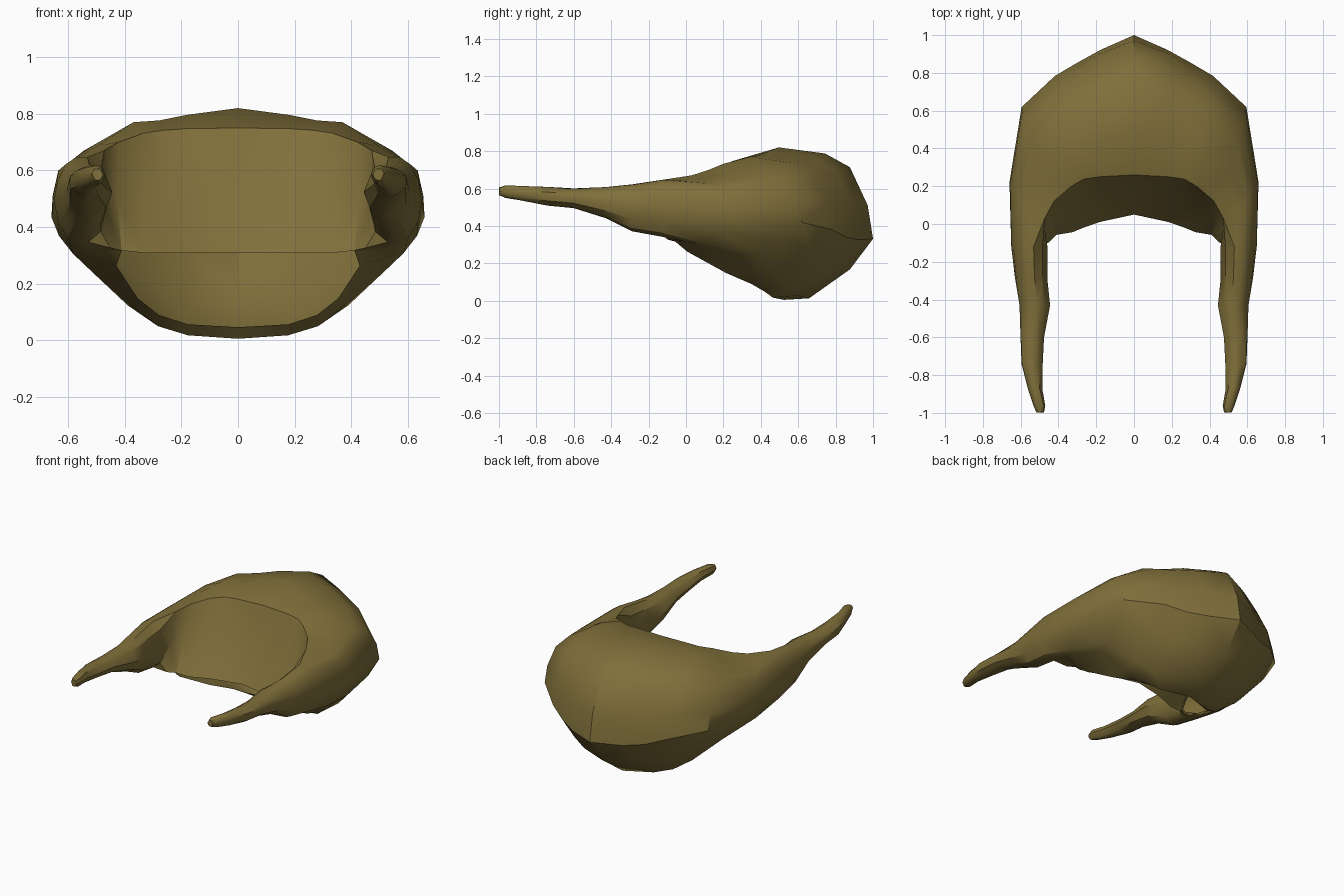
import bpy, bmesh, math, random
from mathutils import Vector

if "Cube" in bpy.data.objects:
    bpy.data.objects.remove(bpy.data.objects["Cube"])
random.seed(4)

mat = bpy.data.materials.new("olive_brown")
mat.use_nodes = True
colour = (0.216, 0.161, 0.043, 1)
mat.diffuse_color = colour
bsdf = mat.node_tree.nodes["Principled BSDF"]
bsdf.inputs["Base Color"].default_value = colour
bsdf.inputs["Roughness"].default_value = 0.9

# Hood sections: lower lip, upper lip and outer rim (x, y, z), then the
# low and high z of the shell and how deep the open underside reaches
HOOD = [
    ((0, .05, .31), (0, .26, .75), (0, 1), .005, .82, .46),
    ((.18, .01, .31), (.18, .25, .75), (.18, .925), .018, .795, .45),
    ((.26, -.015, .31), (.265, .235, .745), (.3, .855), .05, .778, .42),
    ((.33, -.04, .31), (.335, .2, .735), (.42, .78), .12, .768, .31),
    ((.41, -.06, .315), (.425, .12, .7), (.597, .62), .245, .69, .1),
    ((.455, -.1, .33), (.475, .03, .67), (.658, .22), .3, .642, .3),
]
# Rim-to-crown profile: share of depth, share of height
PROFILE = [(.5, 0), (.64, .01), (.87, .2), (1, .4),
           (.97, .62), (.87, .87), (.73, .96), (.47, 1)]
# Arm sections: y, inner x, outer x, low z, high z
ARMS = [
    (-.12, .457, .65, .34, .65),
    (-.29, .46, .63, .37, .625),
    (-.43, .445, .605, .44, .61),
    (-.6, .475, .6, .495, .6),
    (-.74, .485, .597, .51, .608),
    (-.87, .487, .562, .532, .615),
    (-.965, .468, .533, .55, .617),
    (-.998, .478, .515, .565, .607),
]
# Directions around an arm that match the points of a hood section
ARM_ANGLES = [-105, -85, -60, -30, 0, 25, 55, 78, 102, 135, 180, 225]
COUNT = len(ARM_ANGLES)


def hood_ring(lip, crown, rim, low, high, opening):
    bottom, top = Vector(lip), Vector(crown)
    a, c = Vector((*lip[:2], 0)), Vector((*rim, 0))
    steps = [(opening, .05)] + PROFILE
    pts = [a.lerp(c, u) + Vector((0, 0, low + v * (high - low))) for u, v in steps]
    wall = top.lerp(bottom, .55) + (c - a) * .03
    return pts + [top, wall, bottom]


def arm_ring(y, x0, x1, z0, z1):
    return [Vector(((x0 + x1) / 2 + (x1 - x0) / 2 * math.cos(math.radians(a)), y,
                    (z0 + z1) / 2 + (z1 - z0) / 2 * math.sin(math.radians(a))))
            for a in ARM_ANGLES]


def roughen(ring, amount):
    return [p + Vector([random.uniform(-amount, amount) for _ in p]) for p in ring]


# Half of the shell, swept from the middle to the arm tip
half = [hood_ring(*s) for s in HOOD]
half[1:] = [roughen(r, .004) for r in half[1:]]
half += [roughen(arm_ring(*s), .002) for s in ARMS]

# Mirror the rings to make the full sweep
mirrored = [[Vector((-p.x, p.y, p.z)) for p in r] for r in half[:0:-1]]
rings = mirrored + half

bm = bmesh.new()
grid = [[bm.verts.new(p) for p in r] for r in rings]
first_open = len(ARMS) + 1
last_open = len(grid) - 1 - first_open
for k in range(len(grid) - 1):
    is_open = first_open <= k < last_open
    for i in range(COUNT):
        # the hood stays open underneath, between lip and rear rim
        if is_open and i == COUNT - 1:
            continue
        j = (i + 1) % COUNT
        bm.faces.new((grid[k][i], grid[k][j], grid[k + 1][j], grid[k + 1][i]))
bm.faces.new(grid[0])
bm.faces.new(grid[-1][::-1])
bmesh.ops.triangulate(bm, faces=bm.faces[:], quad_method='SHORT_EDGE')
bmesh.ops.recalc_face_normals(bm, faces=bm.faces[:])

# The outer crown must face upward
crown = max(bm.faces, key=lambda f: f.calc_center_median().z)
if crown.normal.z < 0:
    bmesh.ops.reverse_faces(bm, faces=bm.faces[:])

mesh = bpy.data.meshes.new("horned_hood")
bm.to_mesh(mesh)
bm.free()
mesh.materials.append(mat)
shell = bpy.data.objects.new("horned_hood", mesh)
bpy.context.collection.objects.link(shell)

# Soften the folds and keep the open edges crisp
bpy.ops.object.select_all(action='DESELECT')
shell.select_set(True)
bpy.context.view_layer.objects.active = shell
bpy.ops.object.shade_smooth_by_angle(angle=math.radians(35))
